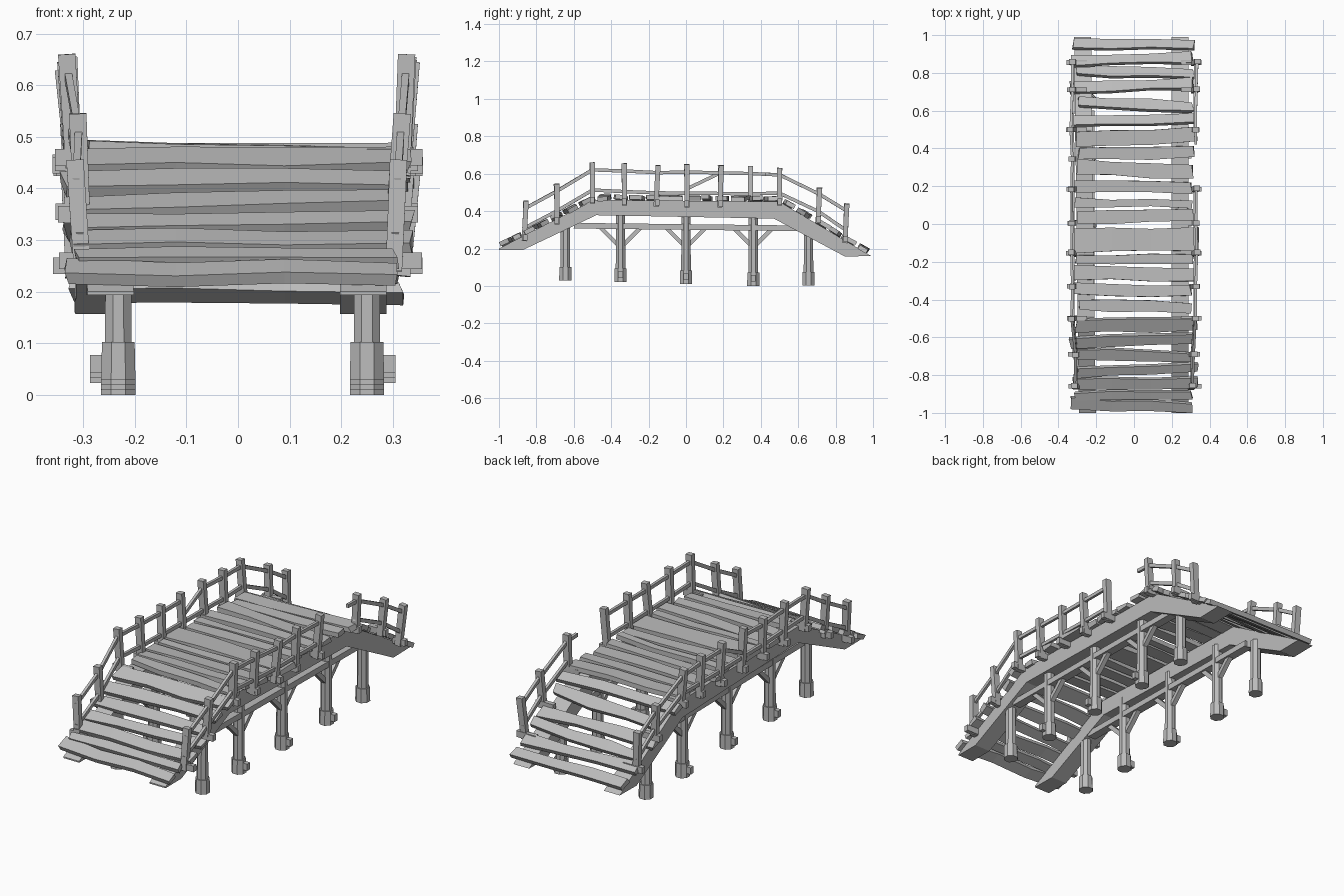
import bpy, bmesh, math, random
from mathutils import Vector, Matrix

random.seed(4)
if "Cube" in bpy.data.objects:
    bpy.data.objects.remove(bpy.data.objects["Cube"], do_unlink=True)

# One weathered grey for all timber
GREY = (0.5, 0.5, 0.5, 1)
wood = bpy.data.materials.new("weathered grey wood")
wood.use_nodes = True
wood.diffuse_color = GREY
wood.node_tree.nodes["Principled BSDF"].inputs["Base Color"].default_value = GREY


def finish(name, bm):
    bmesh.ops.recalc_face_normals(bm, faces=bm.faces)
    mesh = bpy.data.meshes.new(name)
    bm.to_mesh(mesh)
    bm.free()
    mesh.materials.append(wood)
    obj = bpy.data.objects.new(name, mesh)
    bpy.context.collection.objects.link(obj)
    return obj


def interp(points, y):
    for (y0, z0), (y1, z1) in zip(points, points[1:]):
        if y <= y1:
            return z0 + (z1 - z0) * (y - y0) / (y1 - y0)
    return points[-1][1]


def bar(name, a, b, width, depth, taper=1.0):
    """Squared timber from a to b; width runs across the bridge."""
    a, b = Vector(a), Vector(b)
    along = (b - a).normalized()
    side = Vector((1, 0, 0))
    if abs(along.x) > 0.9:
        side = Vector((0, 1, 0))
    side = (side - along * side.dot(along)).normalized()
    up = along.cross(side)
    bm = bmesh.new()
    rings = []
    for p, s in ((a, 1), (b, taper)):
        rings.append([bm.verts.new(p + side * u * width * s / 2 + up * v * depth * s / 2)
                      for u, v in ((-1, -1), (1, -1), (1, 1), (-1, 1))])
    bm.faces.new(rings[0])
    bm.faces.new(rings[1])
    for i in range(4):
        j = (i + 1) % 4
        bm.faces.new((rings[0][i], rings[0][j], rings[1][j], rings[1][i]))
    return finish(name, bm)


def log(name, x, y, z0, z1, radius):
    """Upright eight-sided post."""
    bm = bmesh.new()
    place = Matrix.Translation((x, y, (z0 + z1) / 2)) @ Matrix.Rotation(math.pi / 8, 4, "Z")
    bmesh.ops.create_cone(bm, cap_ends=True, segments=8, radius1=radius,
                          radius2=radius * 0.95, depth=z1 - z0, matrix=place)
    return finish(name, bm)


def plank(name, y, width, z, slope):
    """Rough board across the bridge, with uneven edges and ends."""
    bm = bmesh.new()
    skew = random.uniform(-0.015, 0.015)
    lift = random.uniform(-0.006, 0.006)
    xs = [-0.31 + random.uniform(-0.03, 0.02), -0.12, 0.09, 0.32 + random.uniform(-0.02, 0.02)]
    rings = []
    for x in xs:
        front = -width / 2 + random.uniform(-0.007, 0.007)
        back = width / 2 + random.uniform(-0.007, 0.007)
        sag = random.uniform(-0.003, 0.003) + lift * x / 0.3
        ring = []
        for v, h in ((front, 0), (back, 0), (back, 0.024), (front, 0.024)):
            end = random.uniform(-0.008, 0.008) if abs(x) > 0.2 else 0
            ring.append(bm.verts.new((x + end,
                                      y + skew * x / 0.3 + v * math.cos(slope) - h * math.sin(slope),
                                      z + sag + v * math.sin(slope) + h * math.cos(slope))))
        rings.append(ring)
    bm.faces.new(rings[0])
    bm.faces.new(rings[-1])
    for r, s in zip(rings, rings[1:]):
        for i in range(4):
            j = (i + 1) % 4
            bm.faces.new((r[i], r[j], s[j], s[i]))
    return finish(name, bm)


# Side beams: cranked profile extruded across x
TOP = [(-1, 0.2), (-0.49, 0.46), (0.5, 0.45), (0.99, 0.16)]
UNDER = [(0.85, 0.157), (0.47, 0.36), (-0.48, 0.378), (-0.87, 0.193), (-1, 0.193)]
for side, x_front, x_back in (("right", -0.247, -0.272), ("left", 0.243, 0.243)):
    bm = bmesh.new()
    loops = []
    for half in (-0.045, 0.045):
        loops.append([bm.verts.new((x_front + (x_back - x_front) * (y + 1) / 2 + half, y, z))
                      for y, z in TOP + UNDER])
        bm.faces.new(loops[-1])
    n = len(loops[0])
    for i in range(n):
        j = (i + 1) % n
        bm.faces.new((loops[0][i], loops[0][j], loops[1][j], loops[1][i]))
    finish(side + "_beam", bm)

# Deck planks: centre y and width
PLANKS = [(-0.955, 0.06), (-0.9, 0.045), (-0.835, 0.06), (-0.765, 0.055), (-0.69, 0.055),
          (-0.61, 0.06), (-0.53, 0.07), (-0.435, 0.06), (-0.35, 0.06), (-0.265, 0.07),
          (-0.185, 0.05), (-0.085, 0.125), (0.04, 0.07), (0.11, 0.04), (0.195, 0.06),
          (0.29, 0.08), (0.375, 0.06), (0.46, 0.08), (0.545, 0.05), (0.625, 0.06),
          (0.725, 0.06), (0.795, 0.05), (0.865, 0.06), (0.945, 0.055)]
for i, (y, w) in enumerate(PLANKS):
    rise = interp(TOP, y + 0.01) - interp(TOP, y - 0.01)
    slope = math.atan2(rise, 0.02) + random.uniform(-0.05, 0.05)
    plank(f"deck_plank_{i + 1}", y, w, interp(TOP, y) + 0.002, slope)

# Supports: y position and foot height
SUPPORTS = [(-0.645, 0.03), (-0.35, 0.02), (0, 0.01), (0.36, 0.0), (0.655, 0.003)]
UNDERSIDE = sorted(UNDER)
for side, s, cx in (("right", -1, -0.232), ("left", 1, 0.25)):
    for i, (y, z) in enumerate(SUPPORTS):
        tag = f"{side}_{i + 1}"
        log("support_post_" + tag, cx, y, z + 0.02, interp(UNDERSIDE[1:], y) + 0.04, 0.028)
        log("support_foot_" + tag, cx, y, z, z + 0.072, 0.036)
        if 0 < i < 4:
            bar("foot_peg_" + tag, (cx, y, z + 0.04), (cx + s * 0.055, y, z + 0.04), 0.025, 0.035)
            for d in (-1, 1):
                bar("knee_brace_" + tag, (cx, y + d * 0.01, 0.215),
                    (cx, y + d * 0.11, 0.315), 0.025, 0.022)
    bar(side + "_lower_stringer", (cx, -0.6, 0.322), (cx, 0.6, 0.308), 0.045, 0.03)

# Railing posts: y, bottom, top
POSTS = [(-0.86, 0.24, 0.455), (-0.69, 0.33, 0.545), (-0.5, 0.44, 0.66), (-0.33, 0.43, 0.655),
         (-0.155, 0.425, 0.645), (0.005, 0.42, 0.65), (0.185, 0.42, 0.645), (0.345, 0.42, 0.64),
         (0.5, 0.43, 0.63), (0.71, 0.335, 0.525), (0.855, 0.23, 0.44)]
for side, s in (("right", -1), ("left", 1)):
    tops, lows = [], []
    for i, (y, z0, z1) in enumerate(POSTS):
        if s > 0 and i == 7:        # missing post on the broken side
            continue
        tag = f"{side}_{i + 1}"
        foot = 0.302 if i < 2 else 0.318
        lean = random.uniform(0.008, 0.022)
        tilt = random.uniform(-0.012, 0.012)
        a = Vector((s * foot, y - tilt / 2, z0))
        b = Vector((s * (foot + lean), y + tilt / 2, z1))
        bar("rail_post_" + tag, a, b, 0.032, 0.026, 1.05)
        bar("post_peg_" + tag, (s * 0.25, y, z0 + 0.02), (s * random.uniform(0.345, 0.36), y, z0 + 0.02),
            0.024, 0.032)
        tops.append((i, a.lerp(b, 0.82)))
        lows.append((i, a.lerp(b, 0.33)))
    for kind, nodes in (("upper_rail", tops), ("lower_rail", lows)):
        for (i, a), (j, b) in zip(nodes, nodes[1:]):
            name = f"{kind}_{side}_{i + 1}"
            step = (b - a) * 0.06
            if j - i > 1:           # snapped rail leaves only a stub
                if kind == "upper_rail":
                    bar(name + "_stub", b, b.lerp(a, 0.25), 0.014, 0.018)
            elif s < 0 and kind == "upper_rail" and i == 5:   # rail fallen at one end
                bar(name + "_fallen", a - Vector((0, 0, 0.09)), b, 0.014, 0.018)
            else:
                bar(name, a - step, b + step, 0.014, 0.018)
